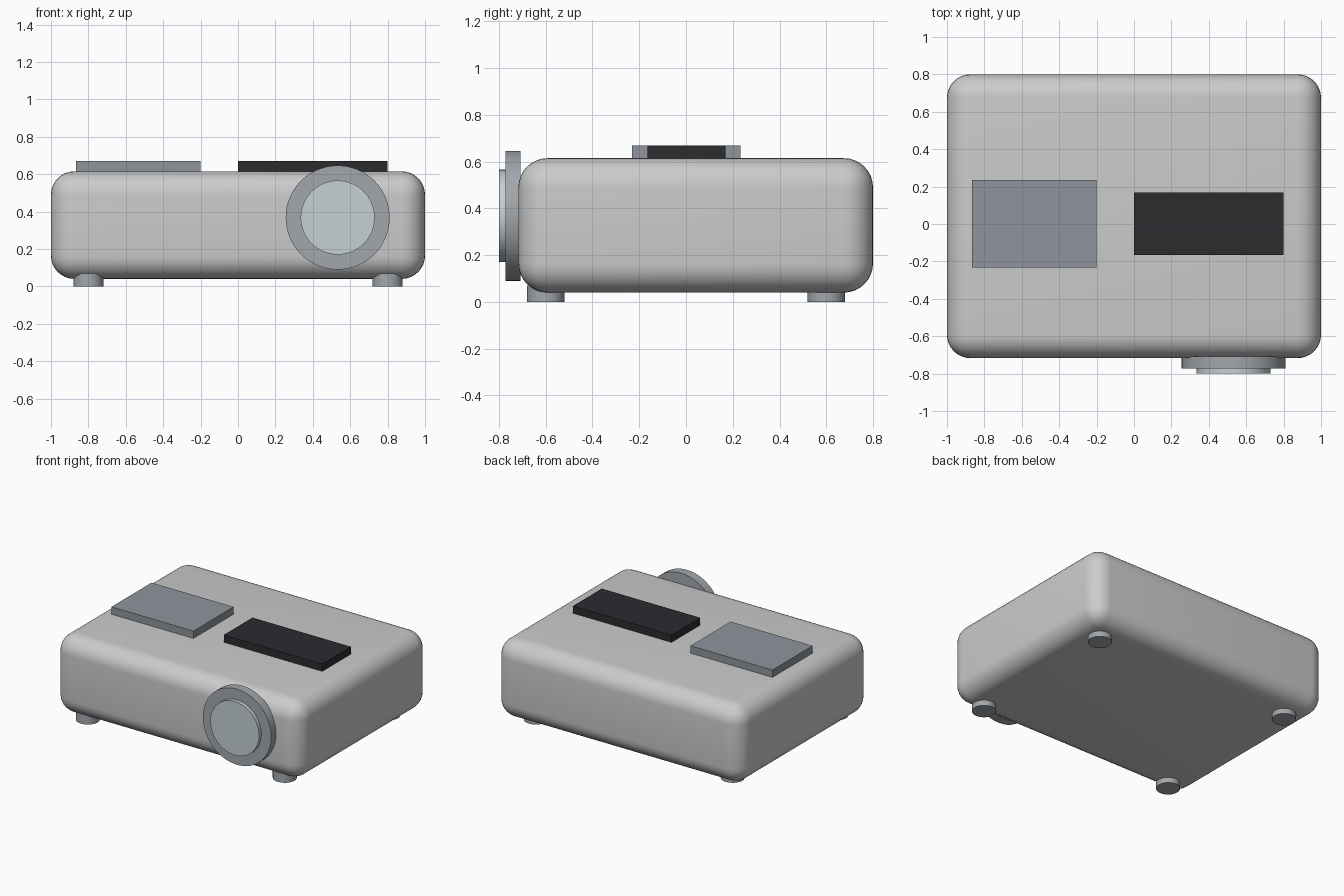
import bpy
from math import radians, pi

if "Cube" in bpy.data.objects:
    bpy.data.objects.remove(bpy.data.objects["Cube"])


def paint(obj, name, color):
    mat = bpy.data.materials.get(name) or bpy.data.materials.new(name)
    mat.diffuse_color = (*color, 1)
    mat.use_nodes = True
    mat.node_tree.nodes["Principled BSDF"].inputs["Base Color"].default_value = mat.diffuse_color
    obj.data.materials.append(mat)


def box(name, lo, hi):
    mid = [(a + b) / 2 for a, b in zip(lo, hi)]
    bpy.ops.mesh.primitive_cube_add(size=1, location=mid)
    obj = bpy.context.object
    obj.name = name
    obj.scale = [b - a for a, b in zip(lo, hi)]
    bpy.ops.object.transform_apply(location=False, rotation=False, scale=True)
    return obj


def cylinder(name, radius, depth, location, rotation=(0, 0, 0), sides=64):
    bpy.ops.mesh.primitive_cylinder_add(vertices=sides, radius=radius, depth=depth,
                                        location=location, rotation=rotation)
    obj = bpy.context.object
    obj.name = name
    bpy.ops.object.shade_smooth_by_angle(angle=radians(35))
    return obj


STEEL = (0.36, 0.39, 0.42)

# Rounded housing
body = box("housing", (-1, -0.717, 0.04), (1, 0.8, 0.615))
bevel = body.modifiers.new("rounding", 'BEVEL')
bevel.width = 0.125
bevel.segments = 8
bpy.ops.object.modifier_apply(modifier=bevel.name)
bpy.ops.object.shade_smooth_by_angle(angle=radians(35))

# Lens ring and glass on the front
ring = cylinder("lens_ring", 0.278, 0.065, (0.533, -0.7405, 0.368), (pi / 2, 0, 0))
paint(ring, "steel", STEEL)
glass = cylinder("lens_glass", 0.198, 0.05, (0.533, -0.775, 0.368), (pi / 2, 0, 0))
paint(glass, "glass", (0.56, 0.63, 0.65))

# Top plates
vent = box("vent_plate", (-0.866, -0.232, 0.6), (-0.2, 0.234, 0.669))
paint(vent, "plate", (0.27, 0.30, 0.33))
panel = box("control_panel", (0, -0.165, 0.6), (0.8, 0.168, 0.669))
paint(panel, "dark", (0.025, 0.025, 0.03))

# Four feet
for side, x in (("left", -0.8), ("right", 0.8)):
    for end, y in (("front", -0.6), ("back", 0.6)):
        foot = cylinder(f"foot_{end}_{side}", 0.08, 0.07, (x, y, 0.035), sides=32)
        paint(foot, "steel", STEEL)
